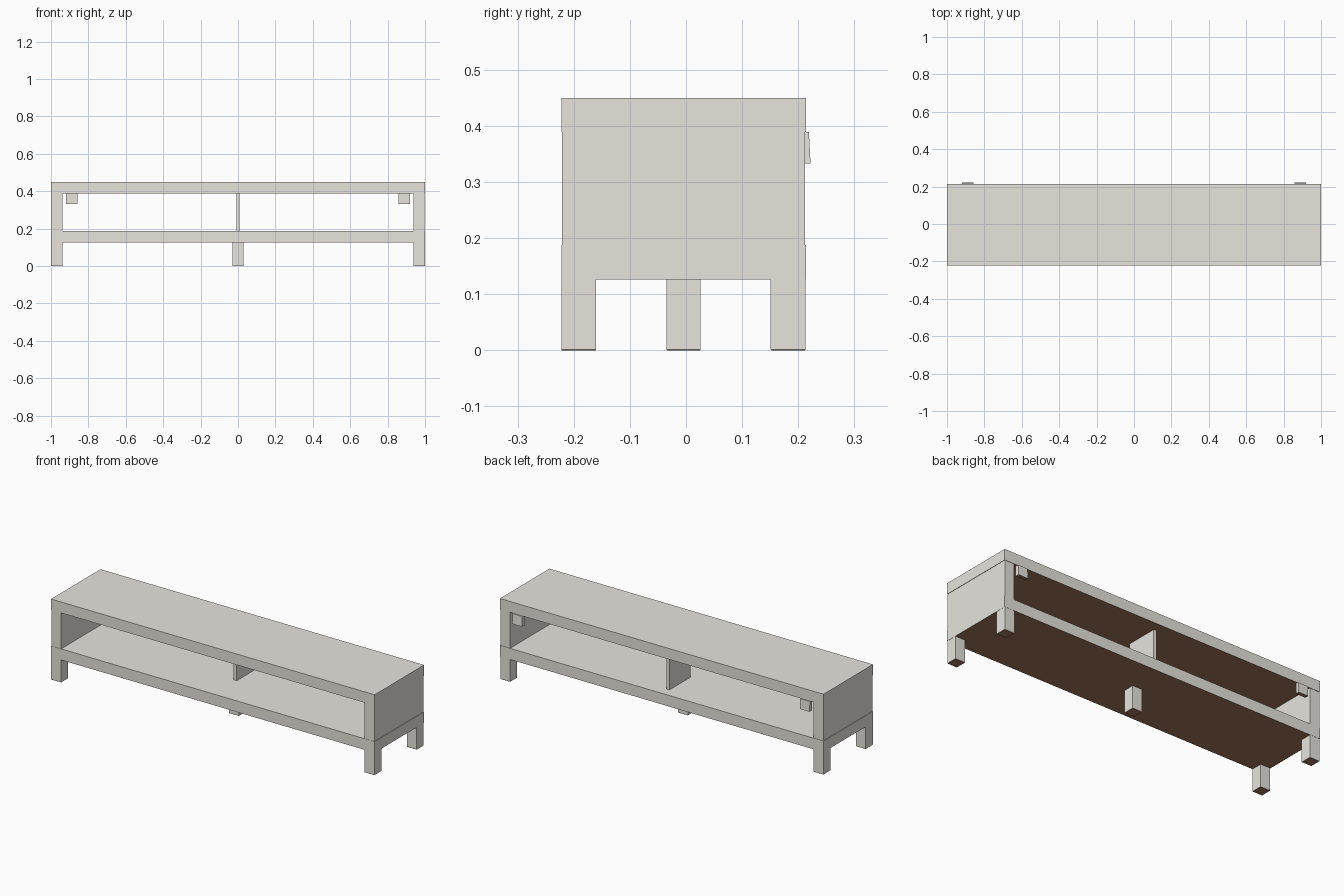
import bpy, bmesh
from mathutils import Matrix, Vector

cube = bpy.data.objects.get("Cube")
if cube:
    bpy.data.objects.remove(cube, do_unlink=True)


def material(name, rgb):
    m = bpy.data.materials.new(name)
    m.use_nodes = True
    m.diffuse_color = (*rgb, 1)
    m.node_tree.nodes["Principled BSDF"].inputs["Base Color"].default_value = (*rgb, 1)
    return m


GREY = material("warm grey paint", (0.81, 0.79, 0.73))
BROWN = material("brown underside", (0.36, 0.18, 0.1))


def box(name, x, y, z, bevel=0):
    """Box spanning three (low, high) ranges, with brown downward faces."""
    lo, hi = (Vector(v) for v in zip(x, y, z))
    bm = bmesh.new()
    bmesh.ops.create_cube(bm, size=1, matrix=Matrix.LocRotScale((lo + hi) / 2, None, hi - lo))
    if bevel:
        edges = [e for e in bm.edges if all(v.co.z < lo.z + 0.001 for v in e.verts)]
        bmesh.ops.bevel(bm, geom=edges, offset=bevel, segments=1, affect='EDGES')
    bm.normal_update()
    for f in bm.faces:
        f.material_index = int(f.normal.z < -0.9)
    mesh = bpy.data.meshes.new(name)
    bm.to_mesh(mesh)
    bm.free()
    mesh.materials.append(GREY)
    mesh.materials.append(BROWN)
    obj = bpy.data.objects.new(name, mesh)
    bpy.context.collection.objects.link(obj)
    return obj


FRONT, BACK = -0.222, 0.214
SHELF_LOW, SHELF_TOP = 0.126, 0.188
TOP_LOW, HEIGHT = 0.389, 0.45
POST = 0.062

# Horizontal boards
box("top_board", (-1, 1), (FRONT, BACK), (TOP_LOW, HEIGHT))
box("bottom_shelf", (-1, 1), (FRONT, BACK), (SHELF_LOW, SHELF_TOP))

# Upright divider between the two compartments
box("centre_divider", (-0.009, 0.009), (-0.025, 0.16), (SHELF_TOP, TOP_LOW))
box("centre_leg", (-0.03, 0.03), (-0.035, 0.026), (0, SHELF_LOW), 0.001)

# Parts repeated at both ends
for side, s in (("left", 1), ("right", -1)):
    def span(a, b):
        return tuple(sorted((s * a, s * b)))

    box(side + "_side_panel", span(1 - POST, 0.998), (FRONT + 0.001, BACK - 0.002),
        (SHELF_TOP, TOP_LOW))
    box(side + "_front_leg", span(1 - POST, 0.999), (FRONT, FRONT + POST), (0, SHELF_LOW), 0.001)
    box(side + "_back_leg", span(1 - POST, 0.999), (BACK - POST - 0.001, BACK - 0.001),
        (0, SHELF_LOW), 0.001)

    # Wall bracket under the rear edge of the top, leaning in slightly at its upper edge
    bracket = box(side + "_wall_bracket", span(0.859, 0.919), (0.2, 0.222), (0.333, TOP_LOW))
    for v in bracket.data.vertices:
        if v.co.z > 0.38 and v.co.y > 0.21:
            v.co.y -= 0.003
